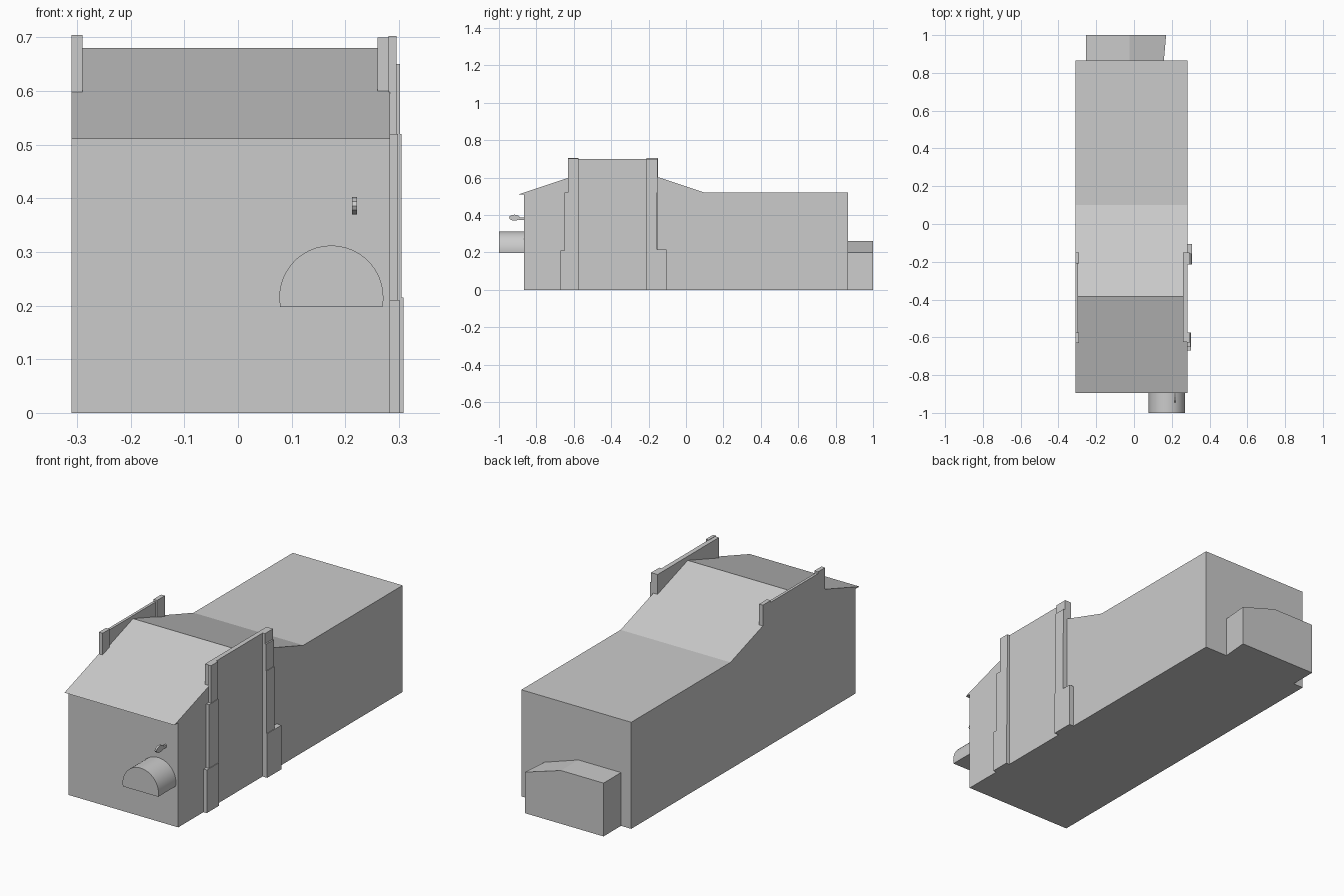
import bpy, bmesh, math

if "Cube" in bpy.data.objects:
    bpy.data.objects.remove(bpy.data.objects["Cube"])


def prism(name, pts, axis, a, b):
    """Extrude a closed 2D outline: axis 'x' takes (y, z) points, 'y' takes (x, z)."""
    bm = bmesh.new()
    rings = []
    for t in (a, b):
        rings.append([bm.verts.new((t, p, q) if axis == 'x' else (p, t, q))
                      for p, q in pts])
    bm.faces.new(rings[0])
    bm.faces.new(rings[1])
    n = len(pts)
    for i in range(n):
        j = (i + 1) % n
        bm.faces.new((rings[0][i], rings[0][j], rings[1][j], rings[1][i]))
    bmesh.ops.recalc_face_normals(bm, faces=bm.faces)
    me = bpy.data.meshes.new(name)
    bm.to_mesh(me)
    bm.free()
    ob = bpy.data.objects.new(name, me)
    bpy.context.collection.objects.link(ob)
    return ob


def box(name, x0, x1, y0, y1, z0, z1):
    return prism(name, [(y0, z0), (y1, z0), (y1, z1), (y0, z1)], 'x', x0, x1)


# Main hall with pitched front roof, thin eave and flat rear roof
prism("hall", [(-.865, 0), (.865, 0), (.865, .52), (.1, .52), (-.385, .68),
               (-.895, .51), (-.865, .51)], 'x', -.31, .283)

# Side parapets with end posts
box("left_parapet", -.31, -.297, -.625, -.152, .5, .695)
box("right_parapet", .26, .283, -.625, -.152, .5, .70)
for label, y0, y1 in (("front", -.63, -.575), ("rear", -.21, -.15)):
    box("left_post_" + label, -.31, -.29, y0, y1, .598, .704)

# Stepped buttresses on the right wall: (outer x, outer y, top z)
for x1, y0, z1 in ((.301, -.67, .21), (.298, -.65, .52), (.295, -.63, .702)):
    box("front_buttress", .28, x1, y0, -.575, 0, z1)
for x1, y1, z1 in ((.308, -.105, .215), (.305, -.155, .52),
                   (.302, -.155, .65), (.295, -.152, .70)):
    box("rear_buttress", .28, x1, -.215, y1, 0, z1)

# Rear annex with kinked roof and slightly skewed right wall
annex = prism("rear_annex", [(-.255, 0), (.17, 0), (.17, .20), (-.025, .26),
                             (-.255, .26)], 'y', .865, 1.0)
for v in annex.data.vertices:
    if v.co.x > .1 and v.co.y < .9:
        v.co.x = .158

# Rounded awning over the entrance
start = math.asin(.018 / .097)
steps = 24
arc = []
for i in range(steps + 1):
    t = -start + (math.pi + 2 * start) * i / steps
    arc.append((.174 + .097 * math.cos(t), .215 + .097 * math.sin(t)))
awning = prism("awning", arc, 'y', -1.0, -.86)
bpy.context.view_layer.objects.active = awning
awning.select_set(True)
bpy.ops.object.shade_smooth_by_angle(angle=math.radians(30))

# Wall lamp: flat oval head on a short arm
head = [(-.917 + .029 * math.cos(math.tau * i / 12),
         .386 + .016 * math.sin(math.tau * i / 12)) for i in range(12)]
prism("lamp_head", head, 'x', .212, .222)
box("lamp_arm", .213, .221, -.895, -.86, .374, .388)
